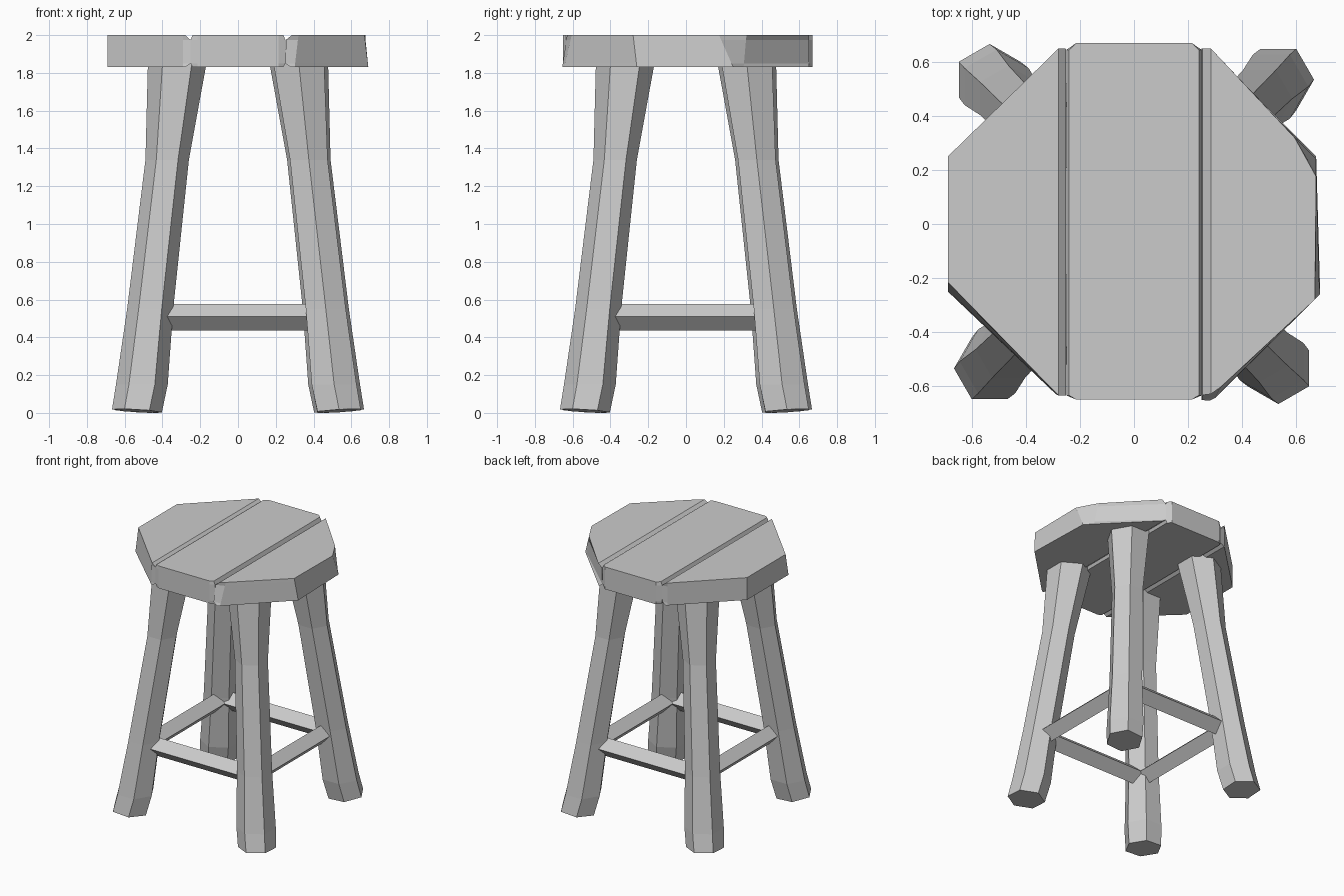
import bpy, bmesh
from math import cos, sin, pi, radians
from mathutils import Matrix, Vector

if "Cube" in bpy.data.objects:
    bpy.data.objects.remove(bpy.data.objects["Cube"])


def loft(name, rings):
    """Flat-faced closed solid through rings with equal point counts."""
    bm = bmesh.new()
    loops = [[bm.verts.new(p) for p in ring] for ring in rings]
    n = len(loops[0])
    for a, b in zip(loops, loops[1:]):
        for i in range(n):
            j = (i + 1) % n
            bm.faces.new((a[i], a[j], b[j], b[i]))
    bm.faces.new(loops[0][::-1])
    bm.faces.new(loops[-1])
    bmesh.ops.recalc_face_normals(bm, faces=bm.faces)
    mesh = bpy.data.meshes.new(name)
    bm.to_mesh(mesh)
    bm.free()
    obj = bpy.data.objects.new(name, mesh)
    bpy.context.collection.objects.link(obj)
    return obj


def plank(name, bottom, top, grooves, bevel):
    """Board whose groove edges (point index -> outward x side) bulge at mid height."""
    rings = []
    for z in (1.83, 1.85, 1.975, 2.0):
        t = (z - 1.83) / 0.17
        ring = [Vector((*b, z)).lerp(Vector((*c, z)), t) for b, c in zip(bottom, top)]
        if z in (1.85, 1.975):
            for i, side in grooves.items():
                ring[i].x += side * bevel
        rings.append(ring)
    return loft(name, rings)


# Seat: three boards with chamfered grooves between them
plank("seat_left_board",
      [(-.69, .25), (-.69, -.25), (-.29, -.63), (-.28, -.635), (-.28, .645), (-.29, .64)],
      [(-.69, .25), (-.69, -.215), (-.29, -.625), (-.28, -.635), (-.28, .65), (-.29, .64)],
      {3: 1, 4: 1}, .028)
mid = [(-.24, -.635), (-.215, -.65), (.215, -.65), (.24, -.635),
       (.24, .645), (.215, .67), (-.215, .67), (-.24, .645)]
plank("seat_middle_board", mid, mid, {0: -1, 3: 1, 4: 1, 7: -1}, .011)
plank("seat_right_board",
      [(.28, -.655), (.30, -.645), (.69, -.26), (.675, .25), (.62, .305), (.28, .65)],
      [(.285, -.63), (.32, -.605), (.67, -.28), (.675, .175), (.595, .32), (.285, .65)],
      {0: -1, 5: -1}, .03)

# Legs and rails: one of each, turned in quarter steps
leg_path = [(0, .535, .132), (.15, .509, .137), (.55, .465, .122),
            (1.34, .375, .115), (1.85, .322, .155)]
sides = ("front_left", "front_right", "back_right", "back_left")
rails = ("front_rail", "right_rail", "back_rail", "left_rail")
for k in range(4):
    turn = Matrix.Rotation(k * pi / 2, 4, 'Z')
    # Splayed hexagonal leg with a slightly tilted foot
    rings = []
    for z, c, r in leg_path:
        ring = []
        for i in range(6):
            dx, dy = r * cos(i * pi / 3), r * sin(i * pi / 3)
            tilt = .01 - .06 * (dx + dy) if z == 0 else 0
            ring.append(Vector((-c + dx, -c + dy, z + tilt)))
        rings.append(ring)
    low = min(p.z for p in rings[0])
    for p in rings[0]:
        p.z -= low
    loft(sides[k] + "_leg", [[turn @ p for p in ring] for ring in rings])

    # Diamond-section rail, mitred inside the legs
    section = [(-.52, .51), (-.45, .435), (-.38, .51), (-.45, .577)]
    loft(rails[k], [[turn @ Vector((s * -y, y, z)) for y, z in section] for s in (-1, 1)])
